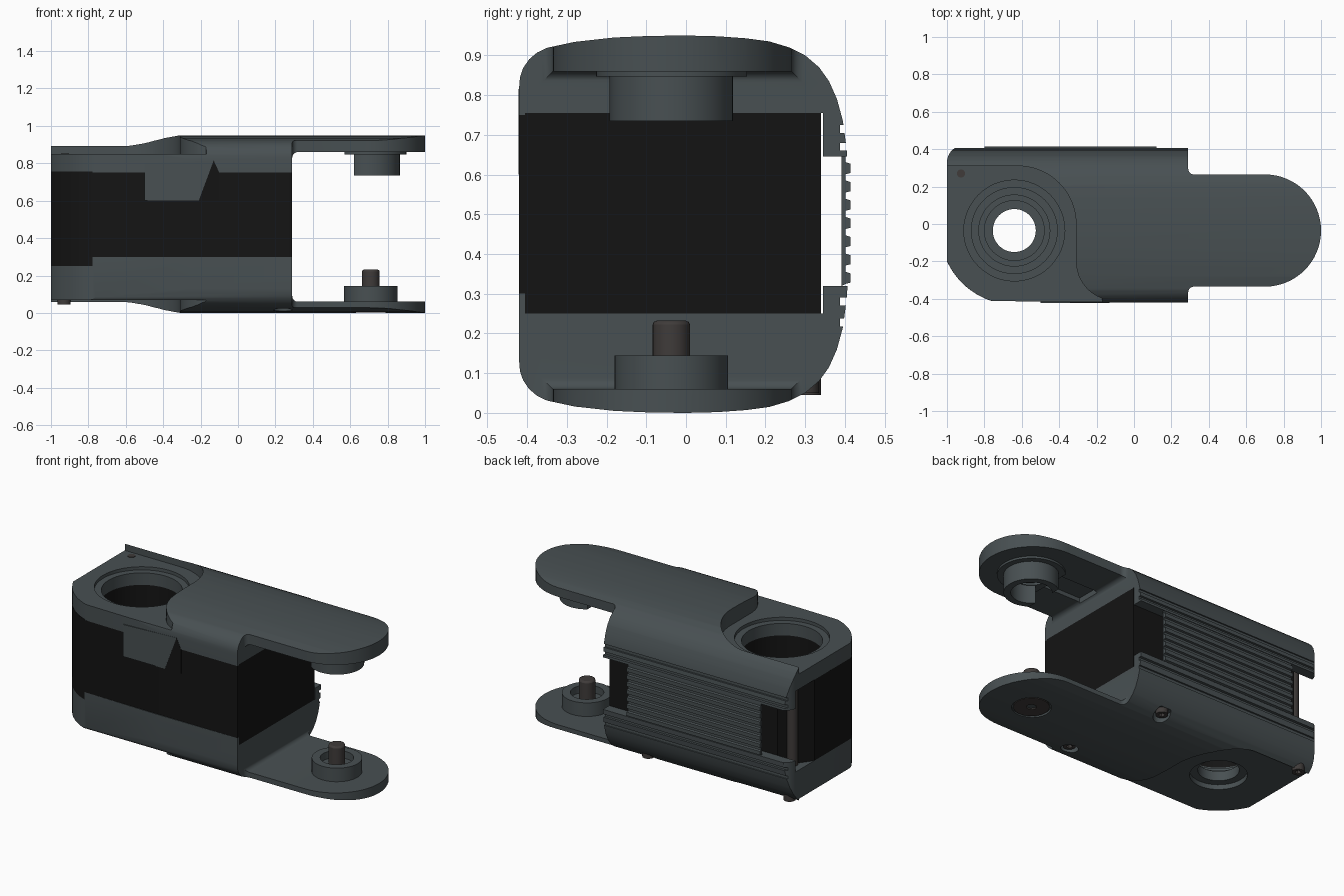
import bpy, bmesh
from math import sin, cos, radians

if "Cube" in bpy.data.objects:
    bpy.data.objects.remove(bpy.data.objects["Cube"])

HUB = (-0.64, -0.035)      # large bearing hole
PIVOT = (0.71, -0.037)     # pivot between the fork arms


def material(name, rgb):
    m = bpy.data.materials.new(name)
    m.diffuse_color = (*rgb, 1)
    m.use_nodes = True
    m.node_tree.nodes["Principled BSDF"].inputs["Base Color"].default_value = m.diffuse_color
    return m


GREY = material("slate_grey", (0.065, 0.08, 0.085))
BLACK = material("black", (0.007, 0.007, 0.007))
STEEL = material("dark_steel", (0.05, 0.044, 0.042))


def arc(c, r, a0, a1, n=12):
    return [(c[0] + r * cos(radians(a0 + (a1 - a0) * i / n)),
             c[1] + r * sin(radians(a0 + (a1 - a0) * i / n))) for i in range(n + 1)]


def prism(name, pts, axis, lo, hi, mat=None):
    """Closed outline extruded along one axis."""
    put = {'x': lambda p, t: (t, p[0], p[1]),
           'y': lambda p, t: (p[0], t, p[1]),
           'z': lambda p, t: (p[0], p[1], t)}[axis]
    bm = bmesh.new()
    face = bm.faces.new([bm.verts.new(put(p, lo)) for p in pts])
    ext = bmesh.ops.extrude_face_region(bm, geom=[face])
    for v in ext['geom']:
        if isinstance(v, bmesh.types.BMVert):
            v.co['xyz'.index(axis)] = hi
    bmesh.ops.recalc_face_normals(bm, faces=bm.faces)
    me = bpy.data.meshes.new(name)
    bm.to_mesh(me)
    bm.free()
    ob = bpy.data.objects.new(name, me)
    bpy.context.collection.objects.link(ob)
    if mat:
        me.materials.append(mat)
    return ob


def box(name, x, y, z, mat=None):
    return prism(name, [(x[0], y[0]), (x[1], y[0]), (x[1], y[1]), (x[0], y[1])], 'z', *z, mat)


def cyl(name, c, r, z0, z1, mat=None, n=48):
    return prism(name, arc(c, r, 0, 360, n)[:-1], 'z', z0, z1, mat)


def boolean(ob, cutter, op='DIFFERENCE'):
    """Apply a boolean and remove the cutter."""
    bpy.context.view_layer.objects.active = ob
    m = ob.modifiers.new("cut", 'BOOLEAN')
    m.operation, m.solver, m.object = op, 'EXACT', cutter
    bpy.ops.object.modifier_apply(modifier=m.name)
    bpy.data.objects.remove(cutter)


# Domed cross-section (y, z), mirrored about mid height
half = [(-.42, .82), (-.418, .845), (-.41, .868), (-.395, .89), (-.375, .907), (-.35, .919),
        (-.28, .934), (-.18, .945), (-.09, .949), (0, .95), (.08, .948), (.15, .943),
        (.21, .935), (.26, .92), (.3, .9), (.335, .87), (.36, .835), (.38, .79),
        (.395, .735), (.405, .66), (.41, .56)]
section = half + [(y, .95 - z) for y, z in reversed(half)]

# Plan outline: body with a round hub corner and a rounded fork
plan = (arc((-.91, .33), .09, 180, 90) + [(-.91, .43), (.29, .43)]
        + arc((.32, .295), .03, 180, 270, 6)
        + arc((.7, -.035), .3, 90, -90, 32)
        + arc((.32, -.365), .03, 90, 180, 6)
        + [(.29, -.43)] + arc(HUB, .395, 252, 204.5, 14))

# Shell of the link
shell = prism("shell", section, 'x', -1.1, 1.1, GREY)
boolean(shell, prism("plan", plan, 'z', -.1, 1.1), 'INTERSECT')

# Lowered hub areas above and below
recess = ([(-1.1, .31)] + arc((-.62, 0), .31, 90, 0, 20)
          + arc((-.1, -.2), .21, 180, 250, 10) + [(-.15, -.5), (-1.1, -.5)])
for z0, z1 in ((.85, 1.1), (-.1, .07)):
    boolean(shell, prism("recess", recess, 'z', z0, z1))

# Fork gap with filleted inner corners
gap = [(1.2, .06)] + arc((.32, .09), .03, 270, 180, 6) + arc((.32, .83), .03, 180, 90, 6) + [(1.2, .86)]
boolean(shell, prism("gap", gap, 'y', -.6, .6))

# Cavity for the core, open at the front, and the back window
for x, y, z in (((-1.1, .4), (-.405, .345), (.25, .755)),
                ((-1.1, .4), (-.5, -.39), (.3, .75)),
                ((-1.1, -.81), (-.5, -.39), (.25, .7)),
                ((-1.1, .4), (.33, .5), (.32, .645)),
                ((.3, .71), (-.11, .04), (.82, .885))):   # cable channel under top arm
    boolean(shell, box("cavity", x, y, z))

# Lengthwise grooves on the back
for z in (.217, .27, .66, .705):
    boolean(shell, box("groove", (-1.1, .4), (.388, .5), (z, z + .02)))

# Stepped bearing well
for r, z0, z1 in ((.27, .83, 1), (.23, .22, .9), (.19, .19, .3), (.16, .16, .25),
                  (.115, -.1, .2), (.16, -.1, .1)):
    boolean(shell, cyl("well", HUB, r, z0, z1))

# Screw and pivot-head pockets underneath
screws = [((.05, .3), .05), ((.24, -.27), .03)]
for c, z in screws:
    boolean(shell, cyl("pocket", c, .05, -.1, z + .03, n=24))
boolean(shell, cyl("pocket", PIVOT, .11, -.1, .012))

# Black core
core_plan = [(-1, .16), (-.87, .34), (.29, .34), (.29, -.405)] + arc(HUB, .395, 249.5, 204.5, 14)
core = prism("core", core_plan, 'z', .25, .755, BLACK)
boolean(core, cyl("well", HUB, .23, -.1, 1))

# Front skin of the core, following the hub curve
front = prism("front_panel", [(.29, -.4), (.29, -.42)] + arc(HUB, .3955, 252, 204.5, 14)
              + arc(HUB, .375, 204.5, 255, 14), 'z', .3, .75, BLACK)
low = prism("front_panel_lower", [p for p in arc(HUB, .3955, 244, 204.5, 14)]
            + arc(HUB, .375, 204.5, 244, 14), 'z', .25, .3, BLACK)

# Slanted tab of the top shell and the black wedge beside it
prism("front_tab", [(-.5, .8), (-.5, .6), (-.21, .6), (-.13, .815)], 'y', -.4215, -.39, GREY)
prism("front_wedge", [(-.21, .6), (-.1, .6), (-.1, .75), (-.13, .815)], 'y', -.421, -.39, BLACK)

# Ribbed panel on the back
teeth = [(.392, .645), (.392, .32)]
for i in range(7):
    z = .325 + i * .046
    teeth += [(.402, z), (.414, z + .003), (.414, z + .026), (.402, z + .03)]
teeth.append((.402, .645))
prism("back_ribbed_panel", teeth, 'x', -.8, .12, GREY)

# Upper pivot socket: open-sided ring on a thin washer
for name, r, ri, z0, z1, xcut in (("upper_washer", .19, .11, .847, .87, .57),
                                  ("upper_socket", .155, .115, .735, .86, .62)):
    ring = cyl(name, PIVOT, r, z0, z1, GREY)
    boolean(ring, cyl("bore", PIVOT, ri, z0 - .1, z1 + .1))
    boolean(ring, box("flat", (0, xcut), (-1, 1), (0, 1)))

# Lower pivot boss, pin with chamfered tip and pin head
boss = cyl("lower_boss", PIVOT, .143, .05, .145, GREY)
boolean(boss, cyl("bore", PIVOT, .095, .1, .3))
pin = cyl("pivot_pin", PIVOT, .047, .04, .232, STEEL, 32)
bev = pin.modifiers.new("chamfer", 'BEVEL')
bev.width, bev.segments = .01, 2
head = cyl("pivot_head", PIVOT, .1, .004, .03, STEEL)
boolean(head, cyl("drive", PIVOT, .03, -.1, .02, n=6))

# Small screws and the corner rod
for c, z in screws + [((-.93, .305), .045)]:
    s = cyl("screw", c, .035, z, .12, STEEL, 24)
    boolean(s, cyl("drive", c, .018, -.1, z + .025, n=6))
cyl("corner_rod", (-.925, .27), .032, .2, .8, STEEL, 24)
cyl("top_screw", (-.925, .27), .022, .8, .853, STEEL, 24)

# Smooth shading with sharp edges kept
bpy.ops.object.select_all(action='SELECT')
bpy.context.view_layer.objects.active = shell
bpy.ops.object.shade_smooth_by_angle(angle=radians(30))
